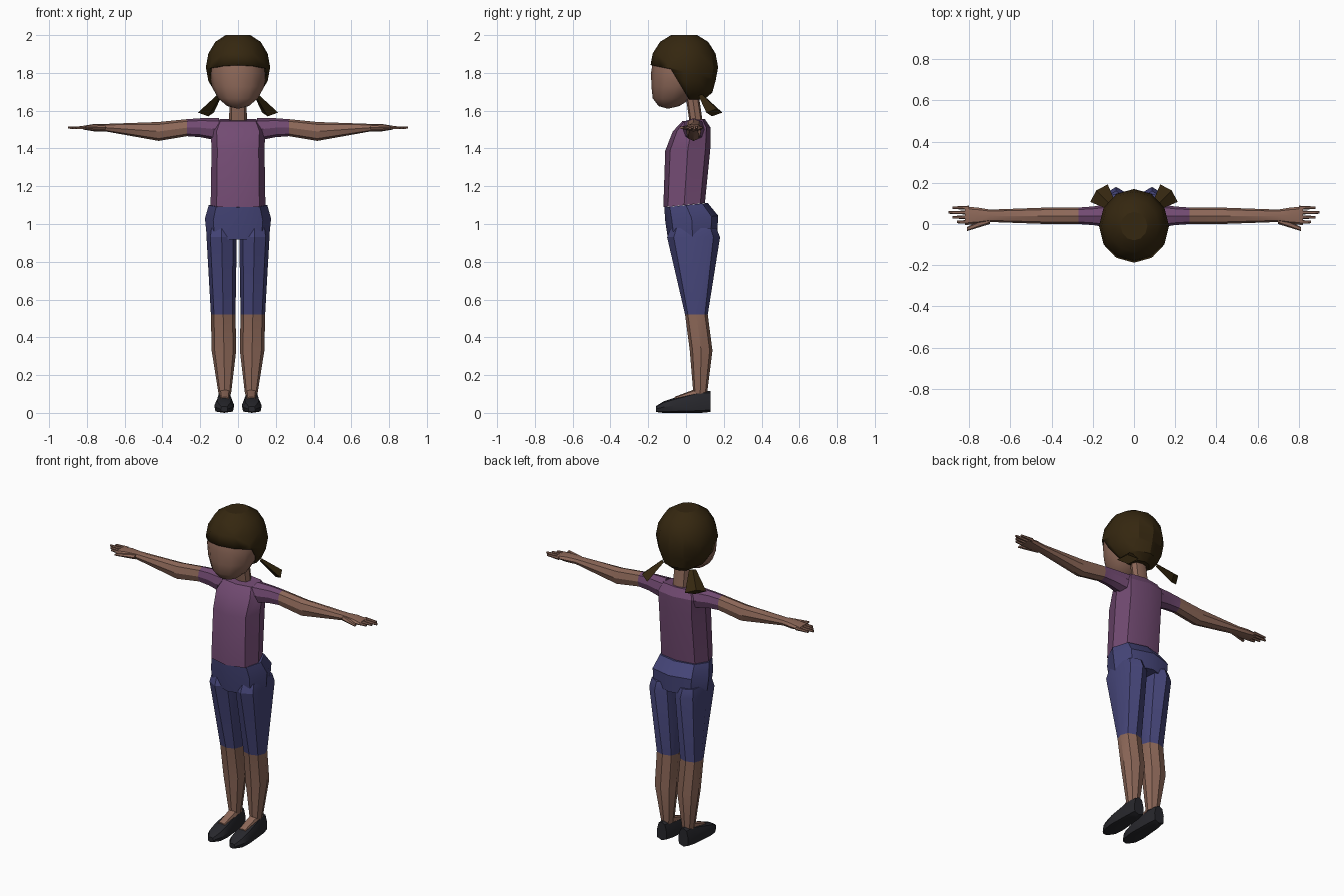
import bpy, bmesh
from math import sin, cos, pi, copysign, radians
from mathutils import Matrix, Vector

cube = bpy.data.objects.get("Cube")
if cube:
    bpy.data.objects.remove(cube)


def material(name, *rgb):
    mat = bpy.data.materials.new(name)
    mat.use_nodes = True
    mat.diffuse_color = (*rgb, 1)
    shader = mat.node_tree.nodes["Principled BSDF"]
    shader.inputs["Base Color"].default_value = (*rgb, 1)
    shader.inputs["Roughness"].default_value = .8
    return mat


skin = material("brown skin", .27, .14, .1)
plum = material("plum cloth", .17, .07, .17)
navy = material("navy cloth", .06, .06, .19)
brown = material("dark brown hair", .035, .02, .005)
black = material("black leather", .02, .02, .025)


def finish(name, bm, mat, paired=False, second=None, rule=None, angle=30):
    """Make an object; faces that meet the rule take the second material."""
    bmesh.ops.recalc_face_normals(bm, faces=bm.faces)
    if second:
        for face in bm.faces:
            face.material_index = int(rule(face.calc_center_median()))
    mesh = bpy.data.meshes.new(name)
    bm.to_mesh(mesh)
    bm.free()
    mesh.materials.append(mat)
    if second:
        mesh.materials.append(second)
    ob = bpy.data.objects.new(name, mesh)
    bpy.context.collection.objects.link(ob)
    if paired:
        ob.modifiers.new("Mirror", "MIRROR").use_mirror_merge = False
    bpy.ops.object.select_all(action="DESELECT")
    ob.select_set(True)
    bpy.context.view_layer.objects.active = ob
    bpy.ops.object.shade_smooth_by_angle(angle=radians(angle))
    return ob


def rounded(value, squareness):
    return copysign(abs(value) ** (2 / squareness), value)


def loft(axis, sections, across=0, sway=0, tilt=0, sides=8, squareness=2.4, bm=None):
    """Join rounded sections, each (position, centre, half width, half depth)."""
    bm = bm or bmesh.new()
    loops = []
    for place, centre, width, depth in sections:
        middle = across + sway * (place - sections[0][0])
        loop = []
        for i in range(sides):
            turn = 2 * pi * i / sides
            u = middle + width * rounded(cos(turn), squareness)
            v = depth * rounded(sin(turn), squareness)
            w = place + tilt * v
            v += centre
            point = {"x": (w, u, v), "y": (u, w, v), "z": (u, v, w)}[axis]
            loop.append(bm.verts.new(point))
        loops.append(loop)
    for low, high in zip(loops, loops[1:]):
        for i in range(sides):
            bm.faces.new((low[i - 1], low[i], high[i], high[i - 1]))
    bm.faces.new(loops[0])
    bm.faces.new(loops[-1])
    return bm


def skull(centre, radii, lean):
    """Ellipsoid whose lower part leans forward or back."""
    bm = bmesh.new()
    shape = Matrix.Translation(centre) @ Matrix.Diagonal((*radii, 1))
    bmesh.ops.create_uvsphere(bm, u_segments=12, v_segments=8, radius=1, matrix=shape)
    for v in bm.verts:
        v.co.y += lean * max(0, 1.75 - v.co.z)
    return bm


# Shirt body
finish("shirt_body", loft("z", [
    (1.1, -.01, .145, .11),
    (1.4, .01, .14, .12),
    (1.5, .03, .145, .1),
    (1.55, .04, .12, .06)], tilt=.1, squareness=2.8), plum)

# Arms, with the sleeve ending above the elbow
finish("arms", loft("x", [
    (.1, 1.5, .06, .06),
    (.2, 1.51, .045, .05),
    (.27, 1.51, .04, .045),
    (.42, 1.49, .04, .05),
    (.7, 1.51, .03, .02),
    (.76, 1.51, .04, .02),
    (.82, 1.51, .045, .01)], across=.04),
    skin, True, plum, lambda c: c.x < .27)

# Fingers and thumb
digits = bmesh.new()
for k in range(4):
    tip = .9 - .02 * abs(k - 2)
    loft("x", [(.8, 1.51, .01, .01), (tip, 1.51, .006, .006)],
         across=.01 + .023 * k, sides=6, bm=digits)
loft("x", [(.7, 1.51, .02, .015), (.81, 1.51, .01, .006)],
     across=.02, sway=-.4, sides=6, bm=digits)
finish("fingers", digits, skin, True)

# Legs, with cropped trousers ending at the knee
finish("legs", loft("z", [
    (.1, .075, .033, .036),
    (.33, .08, .065, .06),
    (.52, .055, .065, .06),
    (.93, .04, .08, .14),
    (.98, .04, .07, .12)], across=.07, sway=.02),
    skin, True, navy, lambda c: c.z > .52)
finish("trouser_hips", loft("z", [
    (.93, .035, .165, .13),
    (1.03, .03, .175, .14),
    (1.1, 0, .155, .115)], tilt=.1), navy)

# Insteps and slip-on shoes, the shoes narrowing upward
finish("insteps", loft("y", [
    (.06, .1, .03, .03),
    (-.06, .07, .025, .015)], across=.07), skin, True)
shoe = loft("y", [
    (.13, .06, .04, .055),
    (.08, .06, .05, .06),
    (-.06, .04, .06, .04),
    (-.12, .03, .05, .03),
    (-.16, .02, .02, .015)], squareness=3)
for v in shoe.verts:
    v.co.x = .073 + v.co.x * (1 - 3 * v.co.z)
finish("shoes", shoe, black, True)

# Neck and head
finish("neck", loft("z", [
    (1.53, .055, .047, .035),
    (1.7, .03, .045, .035)]), skin)
finish("head", skull((0, -.04, 1.8), (.15, .145, .19), -.4), skin, angle=60)

# Hair cap with a fringe, cut open over the face by two planes
hair = skull((0, -.01, 1.83), (.17, .18, .19), .4)
for v in hair.verts:
    v.co.z = min(2, max(1.66, v.co.z))
temple = Vector((0, -.08, 1.82))
cuts = Vector((0, .2, 1)), Vector((0, 1, .6))
for normal in cuts:
    bmesh.ops.bisect_plane(hair, geom=hair.verts[:] + hair.edges[:] + hair.faces[:],
                           plane_co=temple, plane_no=normal)
opening = [f for f in hair.faces
           if all((f.calc_center_median() - temple).dot(n) < 0 for n in cuts)]
bmesh.ops.delete(hair, geom=opening, context="FACES")
cap = finish("hair", hair, brown)
cap.modifiers.new("Thickness", "SOLIDIFY").thickness = .01

# Flared pigtails
root, end = Vector((.1, .08, 1.68)), Vector((.17, .15, 1.59))
aim = (end - root).to_track_quat("Z", "Y").to_matrix().to_4x4()
flat = Matrix.Diagonal((1, .45, 1, 1))
tail = bmesh.new()
bmesh.ops.create_cone(tail, cap_ends=True, segments=4, radius1=.02, radius2=.06,
                      depth=(end - root).length,
                      matrix=Matrix.Translation((root + end) / 2) @ aim @ flat)
finish("pigtails", tail, brown, True)
